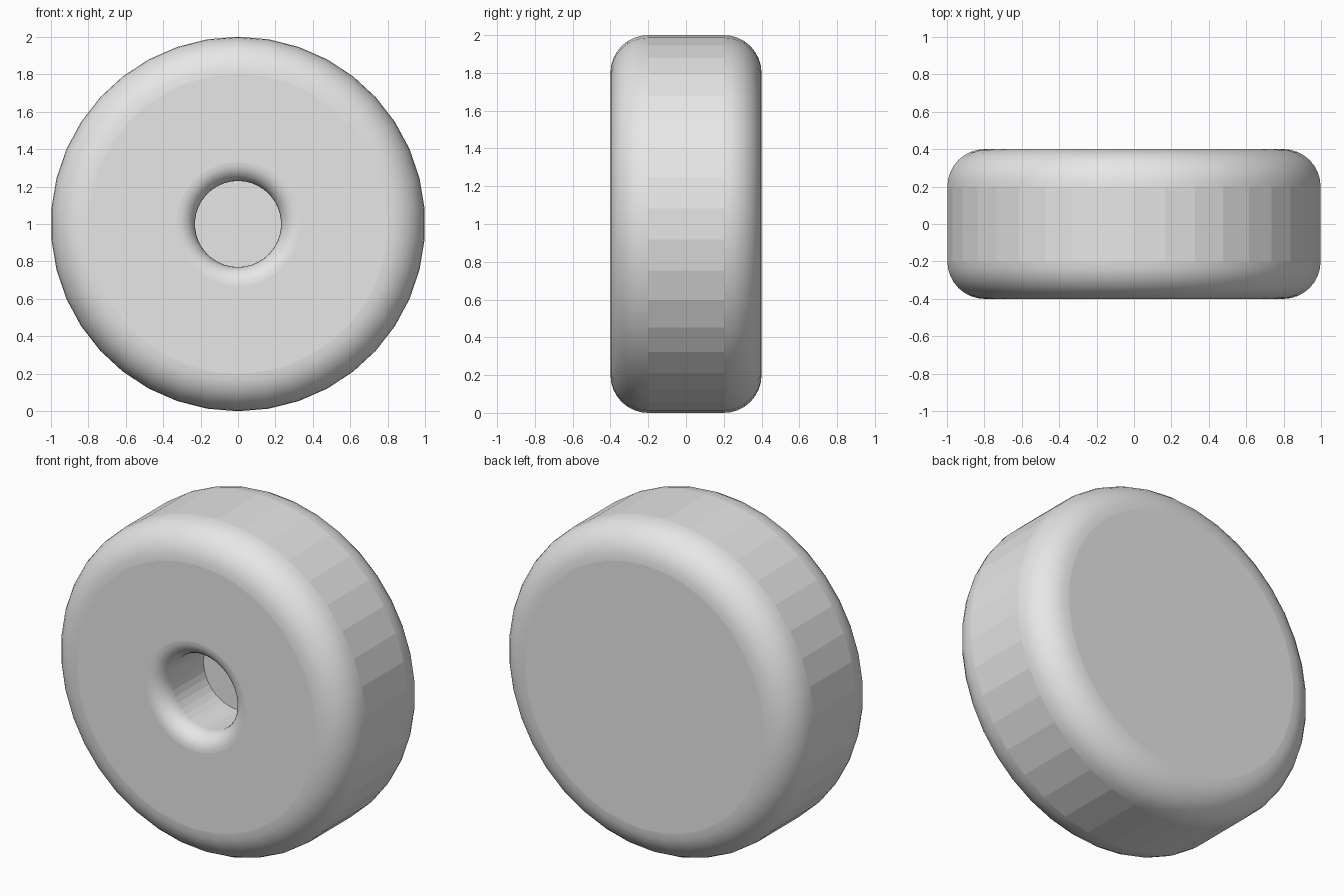
import bpy, bmesh
from math import sin, cos, pi, tau
from mathutils import Vector

cube = bpy.data.objects.get("Cube")
if cube:
    bpy.data.objects.remove(cube, do_unlink=True)

SIDES = 38
STEPS = 8

grey = bpy.data.materials.new("light grey")
grey.use_nodes = True
colour = (0.8, 0.8, 0.8, 1)
grey.diffuse_color = colour
grey.node_tree.nodes["Principled BSDF"].inputs["Base Color"].default_value = colour


def fillet(r, y, size, start, end):
    """Quarter arc of (radius, depth) points around the centre (r, y)."""
    angles = [start + (end - start) * i / STEPS for i in range(STEPS + 1)]
    return [(r + size * cos(a), y + size * sin(a)) for a in angles]


# Section: blind bore floor, rounded bore lip, front shoulder, back shoulder
profile = [(0.23, 0.0)]
profile += fillet(0.33, -0.3, 0.1, pi, 1.5 * pi)
profile += fillet(0.8, -0.2, 0.2, -pi / 2, 0)
profile += fillet(0.8, 0.2, 0.2, 0, pi / 2)

# Turn the section around the y axis
bm = bmesh.new()
verts = [bm.verts.new((0, y, r)) for r, y in profile]
edges = [bm.edges.new(pair) for pair in zip(verts, verts[1:])]
bmesh.ops.spin(bm, geom=verts + edges, cent=(0, 0, 0), axis=(0, 1, 0),
               angle=tau, steps=SIDES, use_duplicate=False)
bmesh.ops.remove_doubles(bm, verts=bm.verts, dist=0.0001)

# Close the bore floor and the back
bmesh.ops.holes_fill(bm, edges=[e for e in bm.edges if e.is_boundary], sides=0)
bmesh.ops.recalc_face_normals(bm, faces=bm.faces)
bm.normal_update()

# Faceted walls and flat ends, smooth rounded edges
for f in bm.faces:
    f.smooth = 0.01 < abs(f.normal.y) < 0.999

mesh = bpy.data.meshes.new("wheel")
bm.to_mesh(mesh)
bm.free()
mesh.materials.append(grey)
wheel = bpy.data.objects.new("wheel", mesh)
wheel.location = Vector((0, 0, 1))
bpy.context.collection.objects.link(wheel)
